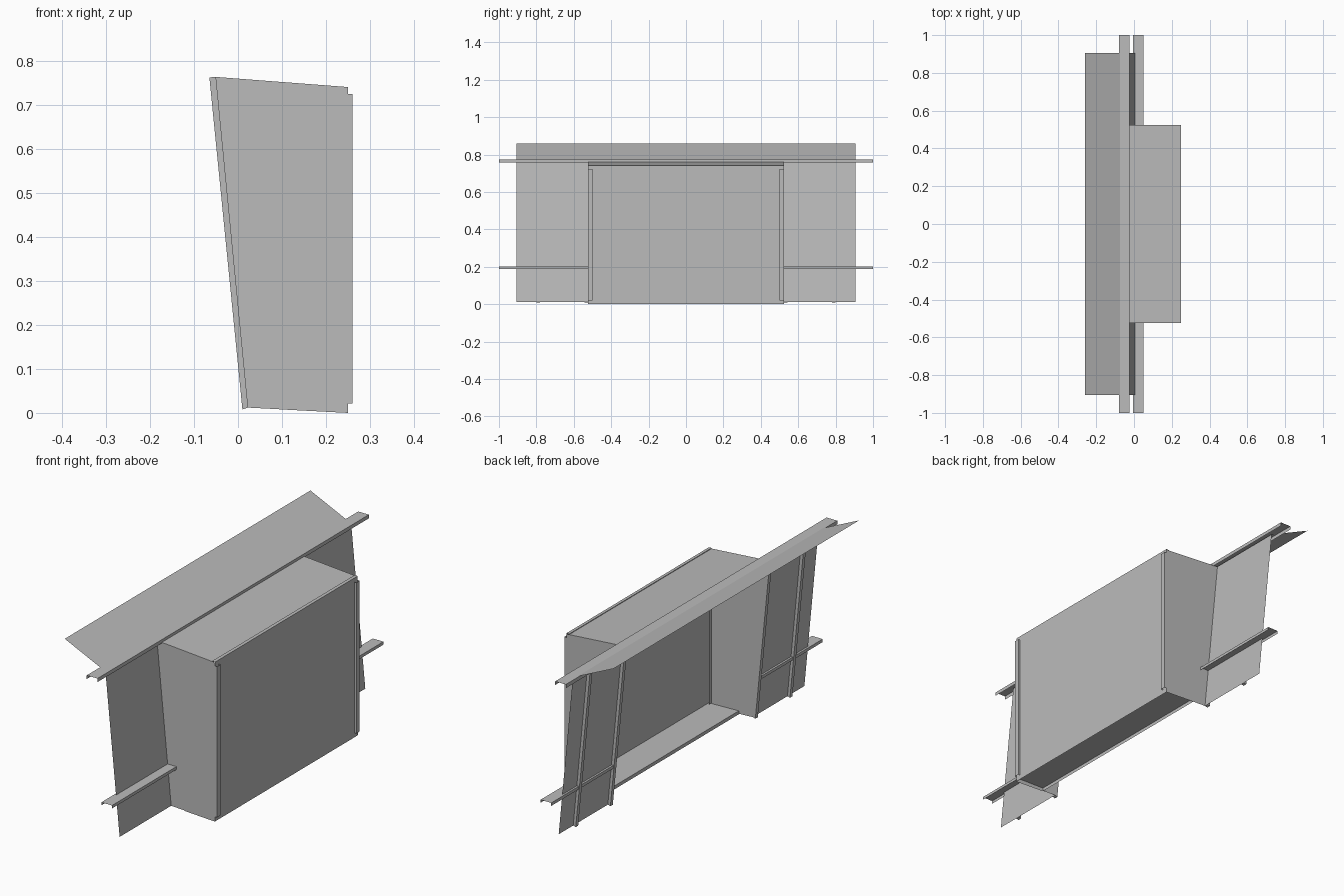
import bpy
import bmesh

cube = bpy.data.objects.get("Cube")
if cube:
    bpy.data.objects.remove(cube, do_unlink=True)

# One plain sheet-metal colour
grey = bpy.data.materials.new("sheet_grey")
grey.use_nodes = True
colour = (0.5, 0.5, 0.5, 1)
grey.diffuse_color = colour
grey.node_tree.nodes["Principled BSDF"].inputs["Base Color"].default_value = colour


def finish(name, bm):
    mesh = bpy.data.meshes.new(name)
    bm.to_mesh(mesh)
    bm.free()
    mesh.materials.append(grey)
    obj = bpy.data.objects.new(name, mesh)
    bpy.context.collection.objects.link(obj)
    return obj


def folded_sheet(name, profile, y0, y1, closed=False):
    """Thin folded metal: an x-z profile swept along y."""
    bm = bmesh.new()
    near = [bm.verts.new((x, y0, z)) for x, z in profile]
    far = [bm.verts.new((x, y1, z)) for x, z in profile]
    count = len(profile)
    for i in range(count if closed else count - 1):
        j = (i + 1) % count
        bm.faces.new((near[i], near[j], far[j], far[i]))
    return finish(name, bm)


def side_plate(name, profile, y):
    """Flat plate in the x-z plane."""
    bm = bmesh.new()
    bm.faces.new([bm.verts.new((x, y, z)) for x, z in profile])
    return finish(name, bm)


def channel(x0, x1, z0, z1):
    """Downward-opening channel section."""
    return [(x0, z0), (x0, z1), (x1, z1), (x1, z0)]


HALF = 0.525       # half width of the box
WING = 0.905       # half width of the backing sheets
END = 1.0          # half length of the rails
FRONT = 0.25       # box face
LIP = 0.26         # outer frame face
low, high = (0.023, 0.012), (-0.05, 0.763)
back_low, back_high = (0.01, 0.008), (-0.065, 0.762)

# Box shell, open at the rear
folded_sheet("box_top", [high, (0.235, 0.741)], -HALF, HALF)
folded_sheet("box_top_trim", [(0.235, 0.736), (0.235, 0.744), (FRONT, 0.743),
                              (FRONT, 0.724), (0.24, 0.724)], -HALF, HALF)
folded_sheet("box_face", [(FRONT, 0.003), (FRONT, 0.74)], -HALF, HALF)

# Shallow floor tray with turned-down edges
folded_sheet("floor_tray", [(0.095, 0.006), (0.095, 0.022), (FRONT, 0.018),
                            (FRONT, 0)], -HALF, HALF)

# Continuous upper rail and sloping flashing
folded_sheet("upper_rail", channel(-0.08, -0.025, 0.757, 0.774), -END, END)
folded_sheet("sloped_flashing", [high, (-0.26, 0.86)], -WING, WING)

# Parts repeated on both ends
for side, s in (("left", 1), ("right", -1)):
    side_plate("box_side_" + side, [low, (FRONT, 0), (FRONT, 0.74), high], s * HALF)
    side_plate("tray_end_" + side, [(0.095, 0.008), (FRONT, 0),
                                    (FRONT, 0.014), (0.095, 0.022)], s * (HALF + 0.003))
    folded_sheet("wing_sheet_" + side, [low, high], s * HALF, s * WING)
    folded_sheet("lower_rail_" + side, channel(-0.005, 0.05, 0.188, 0.202),
                 s * HALF, s * END)
    # Corner frame strip beside the face, with an inner return
    folded_sheet("frame_strip_" + side, [(LIP, 0.021), (LIP, 0.724)],
                 s * HALF, s * (HALF - 0.025))
    for y in (HALF, HALF - 0.025):
        side_plate("frame_return_" + side, [(FRONT, 0.021), (LIP, 0.021),
                                            (LIP, 0.724), (FRONT, 0.724)], s * y)
    folded_sheet("inner_corner_" + side, [(0.235, 0.022), (0.235, 0.724)],
                 s * HALF, s * (HALF - 0.02))
    # Upright stiffeners behind the wing
    for y in (HALF, 0.78):
        folded_sheet("stiffener_" + side, [low, back_low, back_high, high],
                     s * y, s * (y + 0.018), closed=True)
        for edge in (y, y + 0.018):
            side_plate("stiffener_web_" + side, [low, back_low, back_high, high], s * edge)
